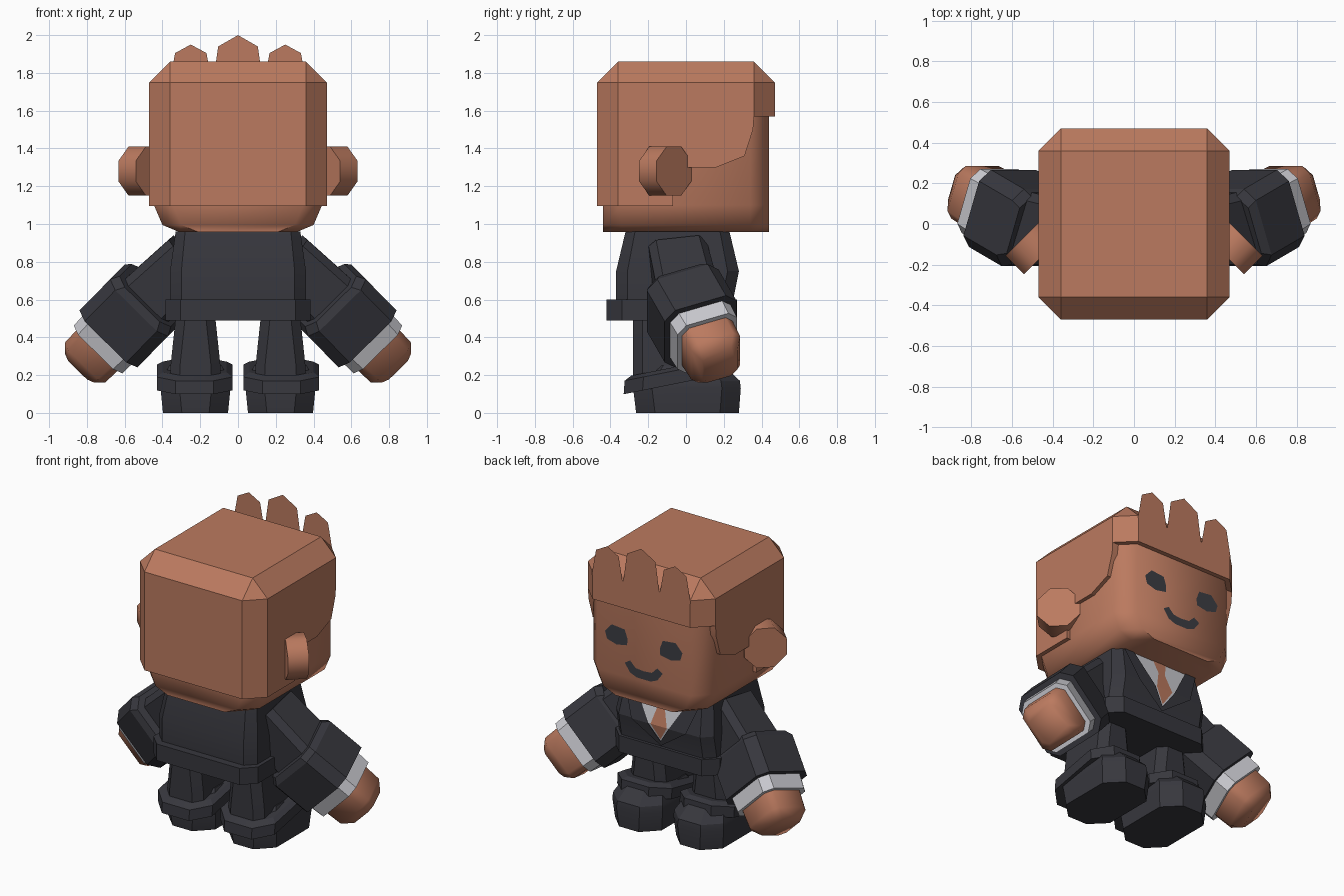
import bpy, bmesh, math
from mathutils import Matrix, Vector

if "Cube" in bpy.data.objects:
    bpy.data.objects.remove(bpy.data.objects["Cube"])


def material(name, rgb):
    m = bpy.data.materials.new(name)
    m.use_nodes = True
    m.diffuse_color = (*rgb, 1)
    m.node_tree.nodes["Principled BSDF"].inputs["Base Color"].default_value = (*rgb, 1)
    return m


SKIN = material("warm brown", (0.50, 0.195, 0.115))
SUIT = material("charcoal", (0.038, 0.038, 0.047))
WHITE = material("shirt white", (0.60, 0.60, 0.64))
INK = material("face ink", (0.045, 0.047, 0.056))


def finish(bm, name, mat, angle=20):
    bmesh.ops.recalc_face_normals(bm, faces=bm.faces)
    me = bpy.data.meshes.new(name)
    bm.to_mesh(me)
    bm.free()
    me.materials.append(mat)
    ob = bpy.data.objects.new(name, me)
    bpy.context.collection.objects.link(ob)
    smooth(ob, angle)
    return ob


def smooth(ob, angle):
    bpy.ops.object.select_all(action="DESELECT")
    ob.select_set(True)
    bpy.context.view_layer.objects.active = ob
    bpy.ops.object.shade_smooth_by_angle(angle=math.radians(angle))


def loft(name, mat, sections, matrix=Matrix(), side=1, angle=20):
    """Stack chamfered rectangles: (z, centre x, centre y, half x, half y, chamfer)."""
    bm = bmesh.new()
    rings = []
    for z, cx, cy, hx, hy, c in sections:
        corners = [(hx, hy - c), (hx - c, hy), (c - hx, hy), (-hx, hy - c),
                   (-hx, c - hy), (c - hx, -hy), (hx - c, -hy), (hx, c - hy)]
        ring = []
        for x, y in corners:
            p = matrix @ Vector((cx + x, cy + y, z))
            ring.append(bm.verts.new((p.x * side, p.y, p.z)))
        rings.append(ring)
    for a, b in zip(rings, rings[1:]):
        for i in range(8):
            j = (i + 1) % 8
            bm.faces.new((a[i], a[j], b[j], b[i]))
    bm.faces.new(rings[0])
    bm.faces.new(rings[-1])
    return finish(bm, name, mat, angle)


def plate(name, mat, polygons, depth):
    """Flat polygons in x, z; depth gives y for each z."""
    bm = bmesh.new()
    for poly in polygons:
        f = bm.faces.new([bm.verts.new((x, depth(z), z)) for x, z in poly])
        f.normal_update()
        if f.normal.y < 0:
            f.normal_flip()
    me = bpy.data.meshes.new(name)
    bm.to_mesh(me)
    bm.free()
    me.materials.append(mat)
    ob = bpy.data.objects.new(name, me)
    bpy.context.collection.objects.link(ob)
    return ob


def frame(origin, axis):
    """Local z runs along axis, local y stays close to world y."""
    d = Vector(axis).normalized()
    v = (Vector((0, 1, 0)) - d * d.y).normalized()
    u = v.cross(d)
    m = Matrix((u, v, d)).transposed().to_4x4()
    m.translation = origin
    return m


# Head: jaw rounded towards the sides
loft("head", SKIN, [(0.957, 0, 0, 0.31, 0.44, 0.1), (0.995, 0, 0, 0.40, 0.44, 0.1),
                    (1.10, 0, 0, 0.445, 0.44, 0.1), (1.70, 0, 0, 0.445, 0.44, 0.1)], angle=50)

# Hair: bevelled block trimmed to a side profile
bm = bmesh.new()
bmesh.ops.create_cube(bm, size=1, matrix=Matrix.Translation((0, 0, 1.38)) @ Matrix.Diagonal((0.94, 0.94, 0.96, 1)))
bmesh.ops.bevel(bm, geom=bm.edges[:], offset=0.11, segments=1, affect="EDGES")
hair = finish(bm, "hair", SKIN)
profile = [(-0.6, 1.095), (-0.07, 1.095), (-0.07, 1.30), (0.16, 1.30), (0.31, 1.36),
           (0.355, 1.5), (0.36, 1.57), (0.6, 1.57), (0.6, 2.1), (-0.6, 2.1)]
bm = bmesh.new()
base = bm.faces.new([bm.verts.new((-0.6, y, z)) for y, z in profile])
new = bmesh.ops.extrude_face_region(bm, geom=[base])["geom"]
bmesh.ops.translate(bm, vec=(1.2, 0, 0), verts=[g for g in new if isinstance(g, bmesh.types.BMVert)])
cutter = finish(bm, "hair_cutter", SKIN)
cutter.hide_render = True
mod = hair.modifiers.new("trim", "BOOLEAN")
mod.operation, mod.object, mod.solver = "INTERSECT", cutter, "EXACT"
bpy.context.view_layer.objects.active = hair
bpy.ops.object.modifier_apply(modifier=mod.name)
bpy.data.objects.remove(cutter)
smooth(hair, 50)

# Thin hair spikes standing on the fringe
for name, cx, foot, shoulder, zs, peak in (("middle", 0, 0.135, 0.105, 1.94, 2.0),
                                           ("left", 0.25, 0.115, 0.083, 1.905, 1.95),
                                           ("right", -0.25, 0.115, 0.083, 1.905, 1.95)):
    plate("hair_spike_" + name, SKIN, [[(cx - foot, 1.73), (cx + foot, 1.73), (cx + shoulder, zs),
                                        (cx, peak), (cx - shoulder, zs)]], lambda z: 0.471)

# Face details
eye = [(0.285, 1.37), (0.235, 1.425), (0.14, 1.415), (0.12, 1.36), (0.122, 1.315), (0.2, 1.30), (0.27, 1.32)]
for s, label in ((1, "left"), (-1, "right")):
    plate(label + "_eye", INK, [[(s * x, z) for x, z in eye]], lambda z: 0.445)
half = [(0, 1.175), (0.06, 1.18), (0.1, 1.22), (0.14, 1.195), (0.1, 1.14), (0.05, 1.12), (0, 1.12)]
plate("mouth", INK, [[(s * x, z) for x, z in half] for s in (1, -1)], lambda z: 0.445)

# Jacket
loft("jacket", SUIT, [(0.52, 0, -0.06, 0.36, 0.31, 0.06), (0.60, 0, -0.06, 0.36, 0.31, 0.06),
                      (0.75, 0, -0.045, 0.36, 0.325, 0.06), (0.96, 0, -0.045, 0.33, 0.275, 0.05)])
loft("jacket_hem", SUIT, [(0.49, 0, -0.075, 0.385, 0.345, 0.08), (0.60, 0, -0.075, 0.385, 0.345, 0.08)])


# Shirt front, lapels and tie follow the sloping chest
def chest(offset):
    def depth(z):
        if z > 0.75:
            return 0.28 - (z - 0.75) / 0.21 * 0.05 + offset
        return 0.28 - (0.75 - z) / 0.15 * 0.03 + offset
    return depth


plate("shirt_front", WHITE, [[(-0.21, 0.955), (0.21, 0.955), (0.08, 0.75), (-0.08, 0.75)],
                             [(-0.08, 0.75), (0.08, 0.75), (0, 0.64)]], chest(0.004))
plate("tie", SKIN, [[(-0.05, 0.955), (0.05, 0.955), (0.025, 0.87), (-0.025, 0.87)],
                    [(-0.025, 0.87), (0.025, 0.87), (0.06, 0.75), (-0.06, 0.75)],
                    [(-0.06, 0.75), (0.06, 0.75), (0, 0.655)]], chest(0.008))
plate("lapels", SUIT, [[(s * x, z) for x, z in piece] for s in (1, -1) for piece in (
    [(0.2, 0.955), (0.28, 0.955), (0.2, 0.75), (0.075, 0.75)],
    [(0.075, 0.75), (0.2, 0.75), (0, 0.61), (0, 0.64)])], chest(0.011))

# Paired parts
for s, label in ((1, "left"), (-1, "right")):
    # Ear: octagonal disc turned outwards
    bm = bmesh.new()
    turn = Matrix.Translation((0.495, -0.11, 1.28)) @ Matrix.Rotation(math.pi / 4, 4, "Z")
    turn = turn @ Matrix.Rotation(math.pi / 2, 4, "Y") @ Matrix.Rotation(math.pi / 8, 4, "Z")
    bmesh.ops.create_cone(bm, cap_ends=True, segments=8, radius1=0.141, radius2=0.141, depth=0.13,
                          matrix=Matrix.Diagonal((s, 1, 1, 1)) @ turn)
    finish(bm, label + "_ear", SKIN, 50)

    # Arm
    start, elbow = Vector((0.25, -0.045, 0.82)), Vector((0.55, 0.02, 0.53))
    loft(label + "_upper_arm", SUIT, [(0, 0, 0, 0.15, 0.155, 0.04), (0.40, 0, 0, 0.165, 0.165, 0.04)],
         frame(start, elbow - start), s)
    fore = frame(elbow, (0.65, 0.38, -0.66))
    loft(label + "_sleeve", SUIT, [(-0.14, 0, 0, 0.19, 0.18, 0.06), (-0.10, 0, 0, 0.215, 0.205, 0.06),
                                   (0.15, 0, 0, 0.215, 0.205, 0.06)], fore, s)
    loft(label + "_shirt_cuff", WHITE, [(0.1, 0, 0, 0.185, 0.175, 0.05), (0.245, 0, 0, 0.18, 0.17, 0.05)], fore, s)
    loft(label + "_hand", SKIN, [(0.2, 0, 0, 0.155, 0.145, 0.04), (0.36, 0, 0, 0.15, 0.14, 0.04),
                                 (0.42, 0, 0, 0.105, 0.1, 0.035)], fore, s, 50)

    # Leg, turned-up trouser cuff and shoe
    loft(label + "_leg", SUIT, [(0.15, 0.225, -0.08, 0.135, 0.2, 0.05), (0.25, 0.225, -0.08, 0.132, 0.2, 0.05),
                                (0.55, 0.225, -0.08, 0.10, 0.2, 0.05)], side=s)
    tilt = Matrix.Identity(4)
    tilt[2][1] = 0.2
    loft(label + "_trouser_cuff", SUIT, [(0.165, 0.23, -0.06, 0.20, 0.27, 0.1), (0.235, 0.23, -0.06, 0.20, 0.265, 0.1),
                                         (0.255, 0.23, -0.06, 0.17, 0.23, 0.09)], tilt, s)
    loft(label + "_shoe", SUIT, [(0, 0.225, 0.008, 0.172, 0.272, 0.1), (0.13, 0.225, 0.005, 0.185, 0.285, 0.1),
                                 (0.17, 0.225, 0.005, 0.18, 0.28, 0.1), (0.25, 0.225, 0, 0.14, 0.2, 0.08)], side=s)
